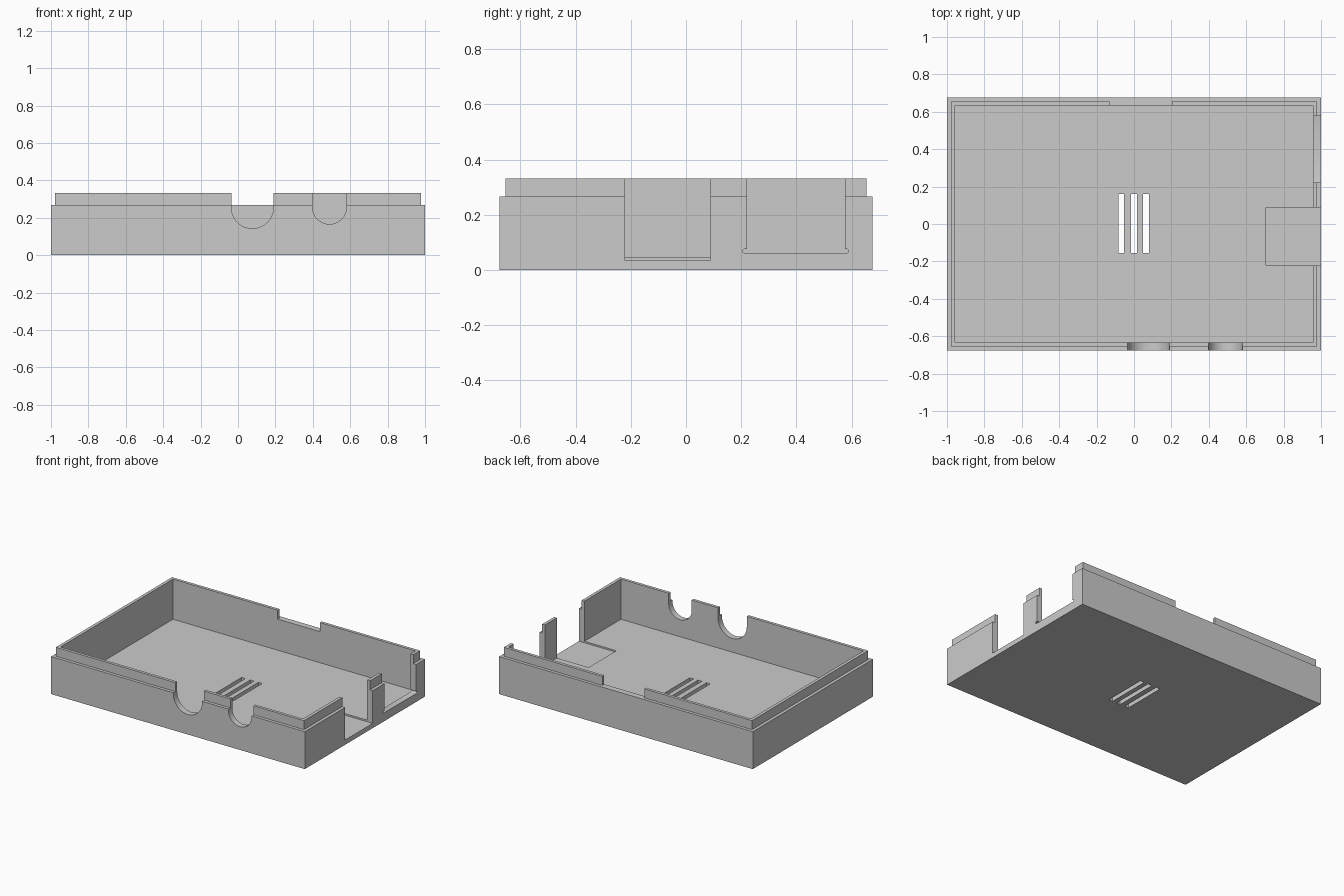
import bpy, bmesh, math

if "Cube" in bpy.data.objects:
    bpy.data.objects.remove(bpy.data.objects["Cube"], do_unlink=True)

RIM, TOP, FLOOR = 0.267, 0.331, 0.045
OUTER, LIP, INNER = (1, 0.676), (0.978, 0.654), (0.956, 0.633)

grey = bpy.data.materials.new("plain grey")
grey.use_nodes = True
colour = (0.6, 0.6, 0.6, 1)
grey.diffuse_color = colour
grey.node_tree.nodes["Principled BSDF"].inputs["Base Color"].default_value = colour


def add_object(name, bm):
    bmesh.ops.recalc_face_normals(bm, faces=bm.faces)
    mesh = bpy.data.meshes.new(name)
    bm.to_mesh(mesh)
    bm.free()
    mesh.materials.append(grey)
    ob = bpy.data.objects.new(name, mesh)
    bpy.context.collection.objects.link(ob)
    return ob


def prism(name, points, shift):
    """Extrude a closed outline along a vector."""
    bm = bmesh.new()
    face = bm.faces.new([bm.verts.new(p) for p in points])
    ext = bmesh.ops.extrude_face_region(bm, geom=[face])
    moved = [v for v in ext["geom"] if isinstance(v, bmesh.types.BMVert)]
    bmesh.ops.translate(bm, vec=shift, verts=moved)
    return add_object(name, bm)


def box(name, x0, x1, y0, y1, z0, z1):
    return prism(name, [(x0, y0, z0), (x1, y0, z0), (x1, y1, z0), (x0, y1, z0)],
                 (0, 0, z1 - z0))


# Tray: rectangular loops joined up the outside, over the lip and down inside
bm = bmesh.new()
loops = []
for (x, y), z in ((OUTER, 0), (OUTER, RIM), (LIP, RIM), (LIP, TOP), (INNER, TOP), (INNER, FLOOR)):
    loops.append([bm.verts.new((sx * x, sy * y, z))
                  for sx, sy in ((-1, -1), (1, -1), (1, 1), (-1, 1))])
for a, b in zip(loops, loops[1:]):
    for i in range(4):
        j = (i + 1) % 4
        bm.faces.new((a[i], a[j], b[j], b[i]))
bm.faces.new(loops[0])
bm.faces.new(loops[-1])
tray = add_object("case_tray", bm)

cutters = []

# Vent slots through the floor
for x in (-0.068, 0, 0.064):
    cutters.append(box("vent_slot", x - 0.015, x + 0.015, -0.156, 0.16, -0.1, 0.1))

# Round-bottomed cable notches in the front wall
for x, r, zc in ((0.077, 0.113, 0.256), (0.489, 0.091, 0.257)):
    arc = [(x + r * math.cos(a), -0.8, zc + r * math.sin(a))
           for a in (math.pi * (1 + k / 32) for k in range(33))]
    outline = [(x - r, -0.8, 0.5)] + arc + [(x + r, -0.8, 0.5)]
    cutters.append(prism("cable_notch", outline, (0, 0.3, 0)))

# Gap in the back lip
cutters.append(box("lip_gap", -0.13, 0.202, 0.5, 0.8, RIM, 0.5))

# Card opening in the left wall with its shallow floor recess
cutters.append(box("card_opening", 0.705, 1.2, -0.222, 0.089, 0.034, 0.5))

# Port opening in the left wall, with rounded undercuts at its lower corners
y0, y1, z0, r = 0.222, 0.577, 0.06, 0.008
steps = [math.pi * k / 6 for k in range(7)]
right = [(y1 + 0.004 + r * math.sin(a), z0 + r - r * math.cos(a)) for a in steps]
left = [(y0 - 0.008 - r * math.sin(a), z0 + r + r * math.cos(a)) for a in steps]
outline = right + [(y1, z0 + 2 * r), (y1, 0.5), (y0, 0.5), (y0, z0 + 2 * r)] + left
cutters.append(prism("port_opening", [(0.8, y, z) for y, z in outline], (0.4, 0, 0)))

# Cut every opening, then discard the cutters
bpy.context.view_layer.objects.active = tray
for cutter in cutters:
    mod = tray.modifiers.new("cut", "BOOLEAN")
    mod.operation = "DIFFERENCE"
    mod.solver = "EXACT"
    mod.object = cutter
    bpy.ops.object.modifier_apply(modifier=mod.name)
    bpy.data.objects.remove(cutter, do_unlink=True)

# Smooth only the curved notch walls
bpy.ops.object.select_all(action="DESELECT")
tray.select_set(True)
bpy.ops.object.shade_smooth_by_angle(angle=math.radians(30))
